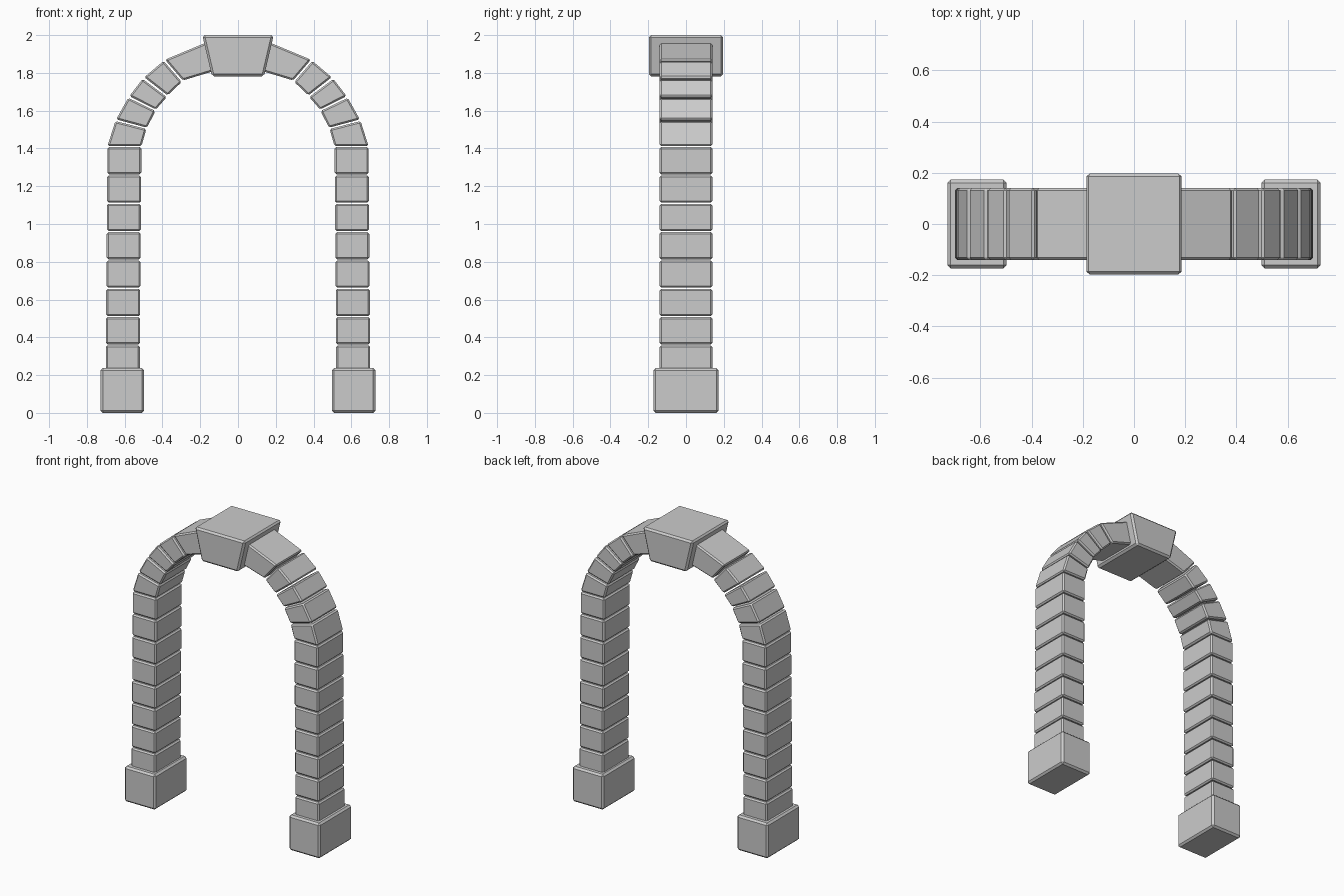
import bpy, bmesh

if "Cube" in bpy.data.objects:
    bpy.data.objects.remove(bpy.data.objects["Cube"])


def stone(name, quad, depth, bevel=0.009):
    """Extrude a four-point (x, z) profile along y and chamfer its edges."""
    bm = bmesh.new()
    front = [bm.verts.new((x, -depth, z)) for x, z in quad]
    back = [bm.verts.new((x, depth, z)) for x, z in quad]
    bm.faces.new(front)
    bm.faces.new(back[::-1])
    for i in range(4):
        j = (i + 1) % 4
        bm.faces.new((front[i], back[i], back[j], front[j]))
    bmesh.ops.recalc_face_normals(bm, faces=bm.faces)
    bmesh.ops.bevel(bm, geom=bm.edges[:], offset=bevel, segments=1,
                    profile=0.5, affect='EDGES')
    mesh = bpy.data.meshes.new(name)
    bm.to_mesh(mesh)
    bm.free()
    obj = bpy.data.objects.new(name, mesh)
    bpy.context.collection.objects.link(obj)
    return obj


def stone_pair(name, quad, depth, bevel=0.009):
    """The same stone on both sides of the arch."""
    for side, label in ((1, "right"), (-1, "left")):
        stone(f"{label}_{name}", [(side * x, z) for x, z in quad], depth, bevel)


# Plinths
stone_pair("base", [(0.497, 0), (0.728, 0), (0.728, 0.237), (0.497, 0.237)], 0.173, 0.012)

# Pillar blocks, leaning inward very slightly
for i in range(8):
    z0, z1 = 0.213 + i * 0.15, 0.357 + i * 0.15
    x0 = 0.520 - i * 0.0012
    x1 = x0 + 0.18
    stone_pair(f"pillar_block_{i + 1}", [(x0, z0), (x1, z0), (x1, z1), (x0, z1)], 0.14)

# Arch blocks: inner bottom, outer bottom, outer top, inner top
arch = [
    [(0.511, 1.412), (0.691, 1.412), (0.649, 1.545), (0.485, 1.503)],
    [(0.482, 1.510), (0.645, 1.554), (0.581, 1.668), (0.437, 1.598)],
    [(0.435, 1.606), (0.575, 1.677), (0.505, 1.768), (0.377, 1.672)],
    [(0.373, 1.681), (0.496, 1.777), (0.394, 1.863), (0.298, 1.752)],
    [(0.292, 1.760), (0.386, 1.870), (0.170, 1.960), (0.120, 1.812)],
]
for i, quad in enumerate(arch):
    stone_pair(f"arch_block_{i + 1}", quad, 0.14)

# Keystone
stone("keystone", [(-0.138, 1.782), (0.138, 1.782), (0.189, 2.0), (-0.189, 2.0)], 0.197, 0.012)
